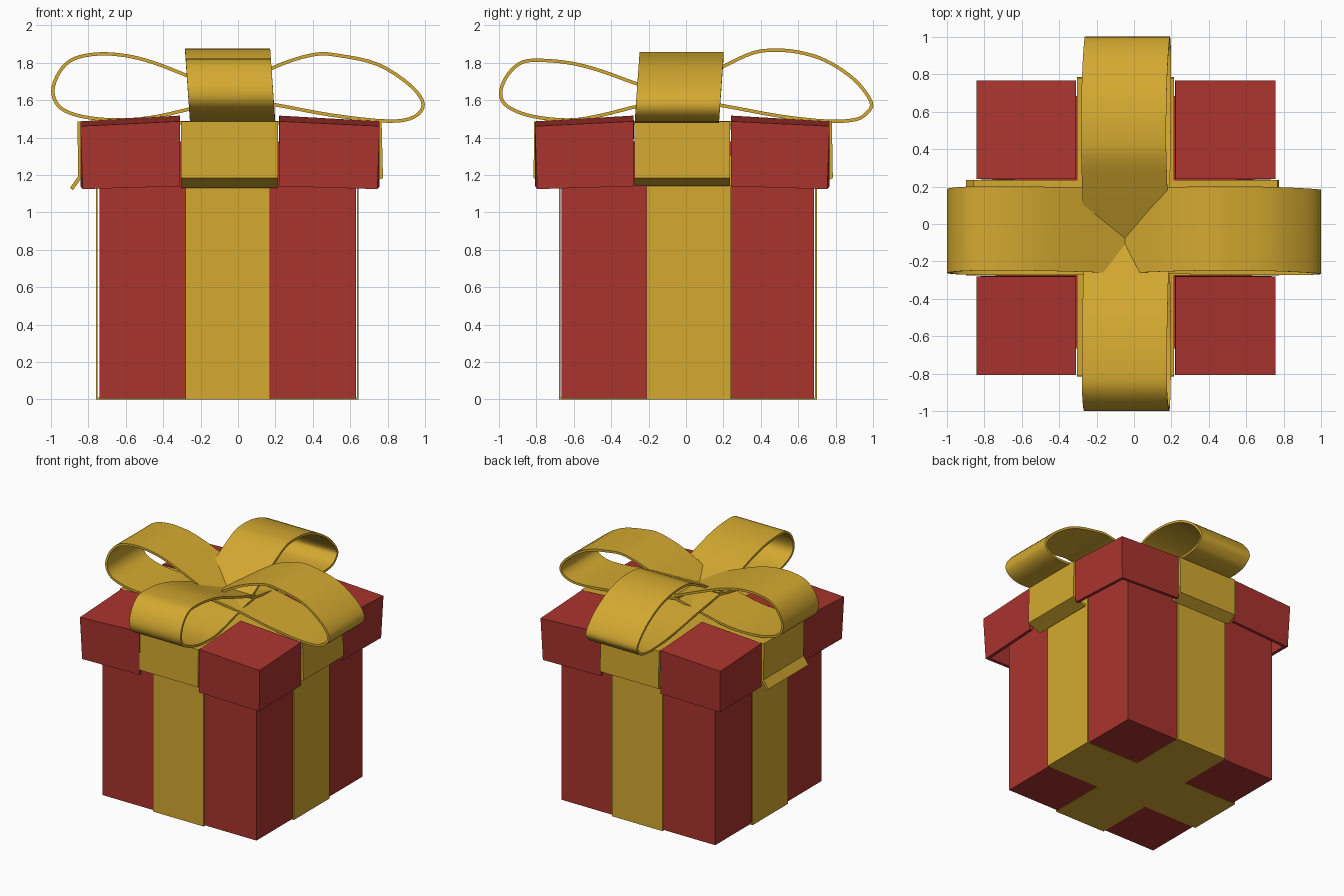
import bpy, bmesh, math
from mathutils import Vector

if "Cube" in bpy.data.objects:
    bpy.data.objects.remove(bpy.data.objects["Cube"])


def material(name, rgb):
    m = bpy.data.materials.new(name)
    m.diffuse_color = (*rgb, 1)
    m.use_nodes = True
    m.node_tree.nodes["Principled BSDF"].inputs["Base Color"].default_value = m.diffuse_color
    return m


RED = material("box red", (0.40, 0.034, 0.027))
GOLD = material("ribbon gold", (0.66, 0.40, 0.03))


def finish(name, bm, mat, thickness=0, smooth=False):
    bmesh.ops.recalc_face_normals(bm, faces=bm.faces)
    me = bpy.data.meshes.new(name)
    bm.to_mesh(me)
    bm.free()
    ob = bpy.data.objects.new(name, me)
    bpy.context.collection.objects.link(ob)
    me.materials.append(mat)
    bpy.ops.object.select_all(action='DESELECT')
    ob.select_set(True)
    bpy.context.view_layer.objects.active = ob
    if thickness:
        s = ob.modifiers.new("thickness", 'SOLIDIFY')
        s.thickness = thickness
        s.offset = 0
        s.use_even_offset = True
        bpy.ops.object.modifier_apply(modifier=s.name)
    if smooth:
        bpy.ops.object.shade_smooth_by_angle(angle=math.radians(35))
    return ob


def strip(name, profile, along, lo, hi, closed=False, shear=0, smooth=False, thickness=0.02):
    """Ribbon: profile runs along x or y (and z), width lo..hi on the other axis."""
    bm = bmesh.new()
    rows = []
    for u, z in profile:
        k = shear * (1.68 - z)
        rows.append([bm.verts.new((u, w + k, z) if along == 'x' else (w + k, u, z))
                     for w in (lo, hi)])
    n = len(rows)
    for i in range(n if closed else n - 1):
        a, b = rows[i], rows[(i + 1) % n]
        bm.faces.new((a[0], b[0], b[1], a[1]))
    return finish(name, bm, GOLD, thickness, smooth)


def spline(pts, steps=4):
    p = [Vector(q) for q in pts]
    p = [2 * p[0] - p[1]] + p + [2 * p[-1] - p[-2]]
    out = []
    for i in range(1, len(p) - 2):
        a, b, c, d = p[i - 1:i + 3]
        for s in range(steps):
            t = s / steps
            out.append(0.5 * (2 * b + (c - a) * t + (2 * a - 5 * b + 4 * c - d) * t * t
                              + (3 * b - a - 3 * c + d) * t ** 3))
    return [tuple(v) for v in out] + [tuple(p[-2])]


# Box body
bm = bmesh.new()
bmesh.ops.create_cube(bm, size=1)
for v in bm.verts:
    v.co = (0.63 if v.co.x > 0 else -0.74, 0.685 if v.co.y > 0 else -0.665,
            1.38 if v.co.z > 0 else 0.004)
finish("box_body", bm, RED)

# Ribbons wrapped around the body, crossing underneath
strip("body_ribbon_front_back", [(-0.675, 0.005), (0.695, 0.005), (0.695, 1.3), (-0.675, 1.3)],
      'y', -0.28, 0.17, closed=True, thickness=0.01)
strip("body_ribbon_sides", [(-0.755, 0.005), (0.64, 0.005), (0.64, 1.3), (-0.755, 1.3)],
      'x', -0.21, 0.24, closed=True, thickness=0.01)

# Lid: four hollow corner caps, tops rising to the middle
for sx, xo, xi in (("left", -0.83, -0.31), ("right", 0.745, 0.22)):
    for sy, yo, yi in (("front", -0.795, -0.28), ("back", 0.755, 0.24)):
        bm = bmesh.new()
        dx, dy = math.copysign(0.012, xo), math.copysign(0.012, yo)
        inner, ex, oc, ey = [bm.verts.new(c) for c in (
            (xi, yi, 1.505), (xo, yi, 1.475), (xo, yo, 1.45), (xi, yo, 1.475))]
        bx, bo, by = [bm.verts.new(c) for c in (
            (xo, yi, 1.14), (xo - dx, yo - dy, 1.125), (xi, yo, 1.14))]
        for f in ((inner, ex, oc, ey), (ex, bx, bo, oc), (oc, bo, by, ey)):
            bm.faces.new(f)
        finish(f"lid_corner_{sy}_{sx}", bm, RED, 0.025)

# Lid ribbons folded down over the rim
strip("lid_ribbon_front_back",
      [(-0.69, 1.14), (-0.805, 1.19), (-0.802, 1.475), (-0.3, 1.48), (0.25, 1.48),
       (0.77, 1.475), (0.775, 1.19), (0.70, 1.15)], 'y', -0.305, 0.215)
strip("lid_ribbon_sides",
      [(-0.89, 1.125), (-0.845, 1.19), (-0.848, 1.475), (-0.3, 1.48), (0.25, 1.48),
       (0.758, 1.475), (0.765, 1.19), (0.66, 1.15)], 'x', -0.275, 0.235)

# Bow: four loops meeting at the middle
loops = {
    "left": ('x', -0.26, 0.19, -0.07, [
        (-0.03, 1.63), (-0.27, 1.73), (-0.45, 1.80), (-0.6, 1.838), (-0.75, 1.847), (-0.88, 1.82),
        (-0.955, 1.75), (-0.99, 1.65), (-0.96, 1.57), (-0.88, 1.525), (-0.75, 1.50),
        (-0.6, 1.495), (-0.45, 1.51), (-0.27, 1.55), (-0.03, 1.61)]),
    "right": ('x', -0.26, 0.19, -0.07, [
        (-0.06, 1.63), (0.18, 1.77), (0.4, 1.843), (0.55, 1.837), (0.75, 1.79), (0.92, 1.68),
        (0.99, 1.58), (0.94, 1.51), (0.8, 1.488), (0.5, 1.52), (0.2, 1.575), (-0.06, 1.61)]),
    "front": ('y', -0.27, 0.185, 0.07, [
        (-0.05, 1.62), (-0.27, 1.69), (-0.45, 1.755), (-0.6, 1.795), (-0.75, 1.812),
        (-0.87, 1.805), (-0.95, 1.74), (-0.99, 1.65), (-0.97, 1.58), (-0.88, 1.53), (-0.75, 1.502),
        (-0.6, 1.495), (-0.45, 1.52), (-0.25, 1.57), (-0.05, 1.61)]),
    "back": ('y', -0.27, 0.185, 0.07, [
        (-0.09, 1.63), (0.2, 1.78), (0.35, 1.85), (0.46, 1.867), (0.6, 1.857), (0.75, 1.81),
        (0.9, 1.71), (0.99, 1.59), (0.965, 1.53), (0.9, 1.495), (0.75, 1.488), (0.5, 1.515),
        (0.2, 1.57), (-0.09, 1.615)]),
}
for side, (axis, lo, hi, shear, pts) in loops.items():
    strip(f"bow_loop_{side}", spline(pts), axis, lo, hi, shear=shear, smooth=True, thickness=0.018)
